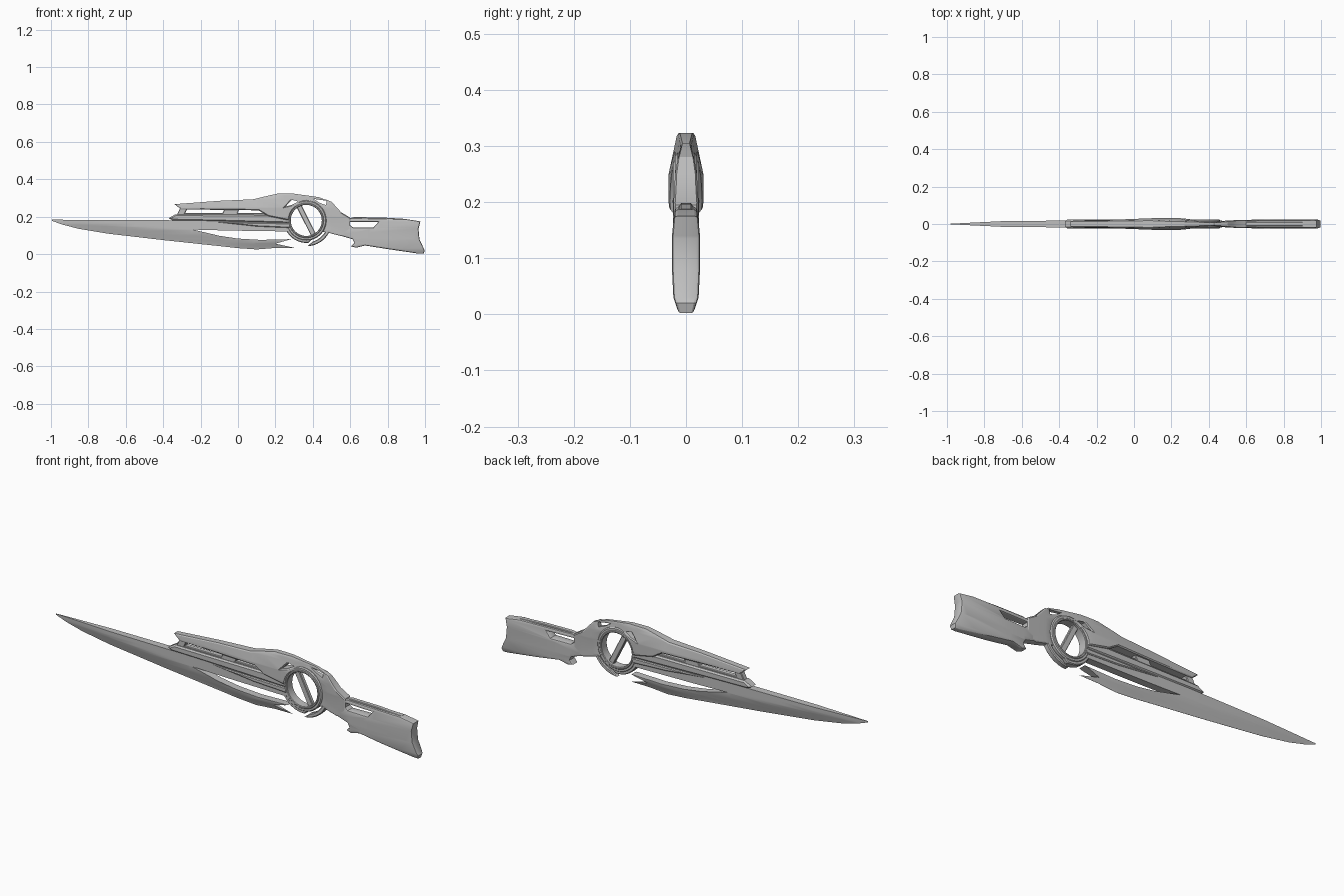
import bpy, bmesh, math
from mathutils import Matrix

steel = bpy.data.materials.new("grey_steel")
steel.diffuse_color = (0.52, 0.52, 0.52, 1)
CX, CZ = 0.365, 0.18   # ring centre


def lerp(table, t):
    """Piecewise-linear lookup."""
    if t <= table[0][0]:
        return table[0][1]
    for (a, va), (b, vb) in zip(table, table[1:]):
        if t <= b:
            return va + (vb - va) * (t - a) / (b - a)
    return table[-1][1]


def arc(r, a0, a1, n):
    out = []
    for i in range(n):
        a = math.radians(a0 + (a1 - a0) * i / (n - 1))
        out.append((CX + r * math.cos(a), CZ + r * math.sin(a)))
    return out


def circle(r, n=32):
    return arc(r, 0, 360 * (n - 1) / n, n)


def plate(name, loops, half, bevel=0.0, width=None, xs=(), zs=(), rounds=0):
    """Chamfered plate from side outlines (first outer, rest holes);
    width(x, z) scales its thickness, sampled along cuts xs and zs."""
    cu = bpy.data.curves.new(name, 'CURVE')
    cu.dimensions, cu.fill_mode = '2D', 'BOTH'
    cu.extrude, cu.bevel_depth = half - bevel, bevel
    cu.bevel_resolution, cu.offset = rounds, -bevel
    for pts in loops:
        sp = cu.splines.new('POLY')
        sp.points.add(len(pts) - 1)
        for p, (x, z) in zip(sp.points, pts):
            p.co = (x, z, 0, 1)
        sp.use_cyclic_u = True
    tmp = bpy.data.objects.new(name + "_outline", cu)
    bpy.context.collection.objects.link(tmp)
    dg = bpy.context.evaluated_depsgraph_get()
    me = bpy.data.meshes.new_from_object(tmp.evaluated_get(dg))
    bpy.data.objects.remove(tmp)
    bm = bmesh.new()
    bm.from_mesh(me)
    bm.transform(Matrix.Rotation(math.pi / 2, 4, 'X'))
    bmesh.ops.remove_doubles(bm, verts=bm.verts, dist=1e-5)
    for vals, no in ((xs, (1, 0, 0)), (zs, (0, 0, 1))):
        for v in vals:
            bmesh.ops.bisect_plane(bm, geom=bm.verts[:] + bm.edges[:] + bm.faces[:],
                                   plane_co=[c * v for c in no], plane_no=no)
    if width:
        for v in bm.verts:
            v.co.y *= width(v.co.x, v.co.z)
        bmesh.ops.remove_doubles(bm, verts=bm.verts, dist=1e-5)
    bmesh.ops.recalc_face_normals(bm, faces=bm.faces)
    bm.to_mesh(me)
    bm.free()
    me.materials.clear()
    me.materials.append(steel)
    ob = bpy.data.objects.new(name, me)
    bpy.context.collection.objects.link(ob)
    bpy.ops.object.select_all(action='DESELECT')
    ob.select_set(True)
    bpy.context.view_layer.objects.active = ob
    bpy.ops.object.shade_smooth_by_angle(angle=math.radians(25))
    return ob


# Blade: thick flat spine, sharp lower edge, forked at the rear with barbs
edge = [(-0.995, 0.178), (-0.94, 0.158), (-0.85, 0.135), (-0.7, 0.11), (-0.4, 0.075),
        (-0.1, 0.043), (0.0, 0.032), (0.1, 0.025), (0.2, 0.033), (0.3, 0.034)]
blade = edge + [(0.2, 0.056), (0.285, 0.08), (0.12, 0.076), (0.0, 0.083), (-0.1, 0.098),
                (-0.24, 0.131), (-0.05, 0.126), (0.28, 0.121), (0.28, 0.178), (-0.995, 0.184)]


def blade_width(x, z):
    tip = lerp([(-1, 0.05), (-0.7, 0.85), (-0.4, 1)], x)
    depth = lerp([(-1, 0.01), (-0.7, 0.05), (-0.2, 0.06), (0.1, 0.04)], x)
    return tip * max(0.02, min(1, (z - lerp(edge, x)) / depth))


plate("blade", [blade], 0.018, 0, blade_width,
      xs=[-0.85, -0.7, -0.55, -0.4, -0.25, -0.1, 0, 0.1, 0.2],
      zs=[0.045, 0.06, 0.075, 0.09, 0.11, 0.13, 0.15, 0.165])

# Receiver: long upper housing, arch over the ring and narrow wrist
receiver = ([(-0.34, 0.267), (-0.1, 0.285), (0.08, 0.293), (0.16, 0.312), (0.21, 0.323),
             (0.3, 0.323), (0.43, 0.305), (0.5, 0.28), (0.55, 0.225), (0.6, 0.195),
             (0.6, 0.1), (0.55, 0.097), (0.48, 0.115)]
            + arc(0.092, -40, 180, 18)
            + [(0.16, 0.203), (0.145, 0.213), (0.11, 0.234), (-0.05, 0.236), (-0.305, 0.239)])
front_window = [(0.255, 0.255), (0.285, 0.288), (0.35, 0.301), (0.325, 0.283), (0.285, 0.262)]
rear_window = [(0.405, 0.295), (0.475, 0.285), (0.47, 0.262), (0.435, 0.275)]
plate("receiver", [receiver, front_window, rear_window], 0.031, 0.005,
      lambda x, z: lerp([(-0.34, 0.6), (-0.1, 0.75), (0.1, 1), (0.25, 1), (0.35, 0.65),
                         (0.43, 0.4), (0.5, 0.6), (0.6, 0.75)], x)
      * lerp([(0.16, 0.85), (0.2, 1), (0.25, 1), (0.323, 0.5)], z),
      xs=[-0.2, -0.1, 0, 0.1, 0.25, 0.35, 0.43, 0.5, 0.55], zs=[0.2, 0.25, 0.29])

# Barrel under the housing, with a side rail and spacers across the slot
plate("barrel", [[(-0.37, 0.192), (-0.335, 0.213), (0.16, 0.21), (0.28, 0.2),
                  (0.28, 0.165), (-0.1, 0.175), (-0.35, 0.18)]], 0.023, 0.007)
plate("barrel_rail", [[(-0.3, 0.212), (-0.28, 0.22), (0.15, 0.219), (0.15, 0.205),
                       (-0.3, 0.205)]], 0.013, 0.003)
plate("lower_rail", [[(-0.12, 0.172), (0.28, 0.165), (0.28, 0.14), (0.1, 0.148)]], 0.023, 0.004)
for x, w in ((-0.33, 0.04), (-0.09, 0.08)):
    plate("slot_spacer", [[(x, 0.205), (x + w, 0.205), (x + w + 0.02, 0.245), (x + 0.02, 0.245)]],
          0.014, 0.003)

# Ring with a raised inner lip, diagonal crossbar, heavy lower rim and hooked guard
plate("ring", [circle(0.108), circle(0.086)], 0.02, 0.005)
plate("ring_lip", [circle(0.094), circle(0.083)], 0.023, 0.003)
plate("ring_lower_rim", [arc(0.12, -165, -85, 10) + arc(0.1, -65, -170, 12)], 0.017, 0.004)
ux, uz = 0.45, -0.893
bar = [(CX + ux * a - uz * b, CZ + uz * a + ux * b)
       for a, b in ((-0.089, -0.014), (0.089, -0.014), (0.089, 0.014), (-0.089, 0.014))]
plate("ring_crossbar", [bar], 0.01, 0.003)
plate("ring_guard", [arc(0.138, -88, -20, 10) + arc(0.118, -20, -72, 8)], 0.014, 0.004)

# Stock with a window, lower spur and concave butt
stock = [(0.54, 0.215), (0.6, 0.193), (0.9, 0.187), (0.975, 0.175), (0.965, 0.135),
         (0.97, 0.08), (0.998, 0.02), (0.993, 0.002), (0.97, 0.002), (0.8, 0.027),
         (0.68, 0.046), (0.63, 0.034), (0.605, 0.042), (0.622, 0.06), (0.612, 0.08),
         (0.55, 0.098)]
stock_window = [(0.575, 0.173), (0.75, 0.171), (0.725, 0.143), (0.615, 0.143)]
plate("stock", [stock, stock_window], 0.025, 0.007,
      lambda x, z: lerp([(0.54, 0.65), (0.62, 0.9), (0.7, 1)], x)
      * lerp([(0, 0.5), (0.03, 0.9), (0.08, 1), (0.14, 1), (0.19, 0.8)], z),
      xs=[0.62, 0.7], zs=[0.03, 0.08, 0.14], rounds=1)
plate("stock_comb", [[(0.6, 0.193), (0.62, 0.198), (0.77, 0.196), (0.9, 0.188),
                      (0.9, 0.18), (0.6, 0.18)]], 0.012, 0.003)
